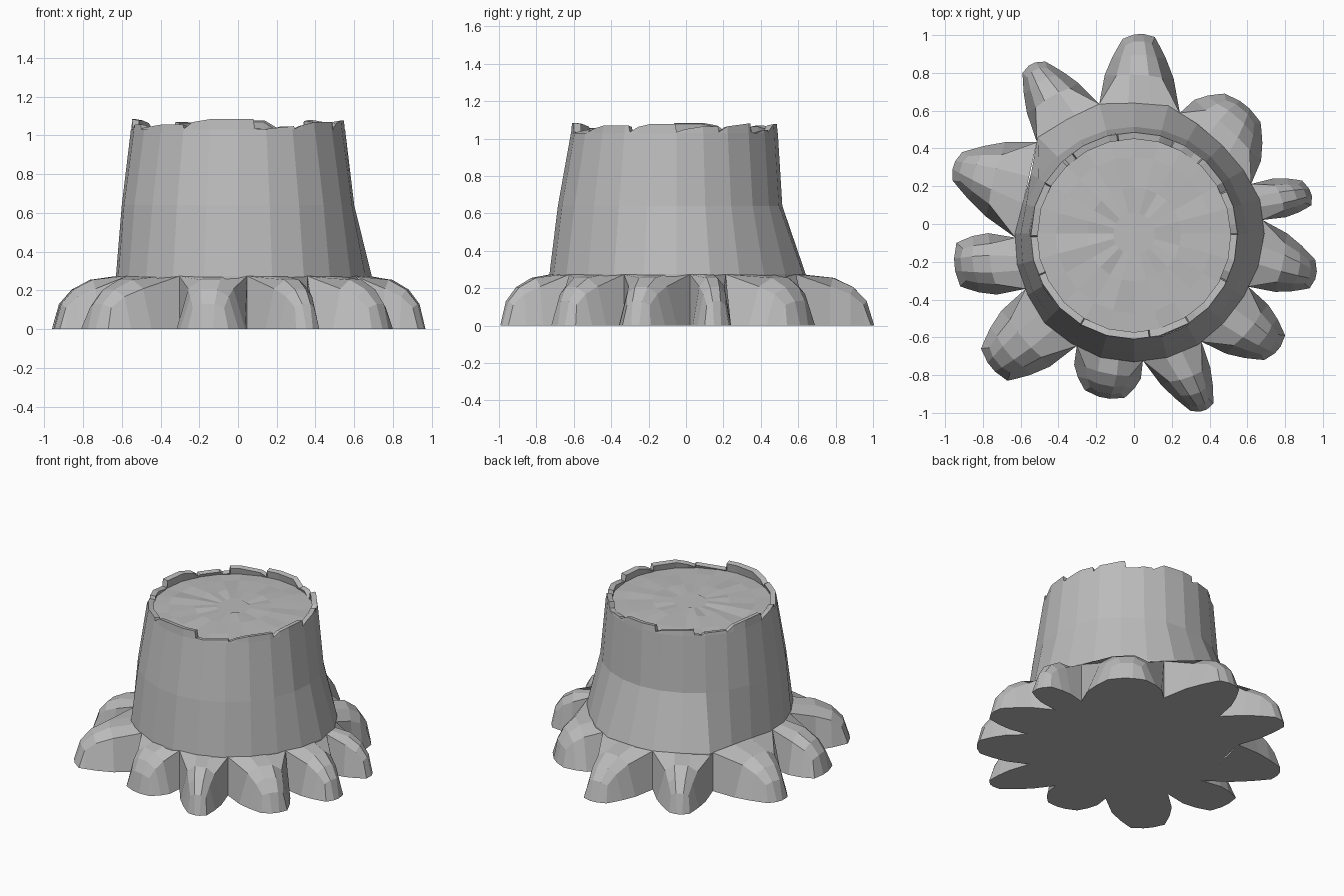
import bpy, bmesh, math
from mathutils import Vector

cube = bpy.data.objects.get("Cube")
if cube:
    bpy.data.objects.remove(cube, do_unlink=True)

bark = bpy.data.materials.new("grey bark")
bark.use_nodes = True
bark.diffuse_color = (0.5, 0.5, 0.5, 1)
bark.node_tree.nodes["Principled BSDF"].inputs["Base Color"].default_value = bark.diffuse_color

SIDES = 24
STEP = 360 / SIDES
CENTRE = Vector((0, -0.05, 0))


def finish(bm, name):
    bmesh.ops.recalc_face_normals(bm, faces=bm.faces)
    mesh = bpy.data.meshes.new(name)
    bm.to_mesh(mesh)
    bm.free()
    mesh.materials.append(bark)
    obj = bpy.data.objects.new(name, mesh)
    bpy.context.collection.objects.link(obj)
    return obj


def loft(bm, rows, closed=False):
    """Skin quads between rows of points; return the vertex rows."""
    rows = [[bm.verts.new(p) for p in row] for row in rows]
    for a, b in zip(rows, rows[1:]):
        n = len(a)
        for i in range(n if closed else n - 1):
            j = (i + 1) % n
            bm.faces.new((a[i], a[j], b[j], b[i]))
    return rows


def spoke(radius, degrees, z):
    a = math.radians(degrees)
    return CENTRE + Vector((radius * math.cos(a), radius * math.sin(a), z))


# Trunk outlines: flared foot, waist and top, one radius per side
foot = [r / 100 for r in (69, 69, 67, 66, 67, 70, 69, 71, 70, 72, 63, 61,
                          63, 64, 65, 67, 67, 68, 68, 68, 68, 67, 67, 68)]
sines = [math.sin(math.radians(i * STEP)) for i in range(SIDES)]
waist = [0.6 - 0.035 * s for s in sines]
top = [0.553 - 0.012 * s for s in sines]


def on_ring(radii, degrees, z, scale=1.0):
    """Point at any angle on the faceted outline."""
    i, f = divmod((degrees % 360) / STEP, 1)
    i = int(i)
    a = spoke(radii[i] * scale, i * STEP, z)
    b = spoke(radii[(i + 1) % SIDES] * scale, (i + 1) * STEP, z)
    return a.lerp(b, f)


# Trunk
bm = bmesh.new()
levels = [(foot, 0), (foot, 0.275), (waist, 0.64), (top, 1.03)]
rows = loft(bm, [[spoke(r, i * STEP, z) for i, r in enumerate(radii)]
                 for radii, z in levels], closed=True)
bm.faces.new(rows[0])
finish(bm, "trunk")

# Cut top: slightly uneven disc
bm = bmesh.new()
rows = loft(bm, [[on_ring(top, i * STEP, z + 0.006 * math.sin(i * k), s) for i in range(SIDES)]
                 for s, z, k in ((0.96, 1.02, 0), (0.75, 1.025, 2), (0.45, 1.03, 3), (0.2, 1.03, 1))],
            closed=True)
bm.faces.new(rows[-1])
finish(bm, "cut_top")

# Splintered bark rim: shards between notches, each with a steep and a sloped end
notches = [0, 25, 48, 67, 100, 128, 151, 182, 204, 240, 279, 302, 333]
profile = []
for i, a in enumerate(notches):
    end = notches[(i + 1) % len(notches)] + (360 if a == notches[-1] else 0)
    high = 1.065 + 0.02 * math.sin(i * 2.3)
    profile += [(a, 1.035), (a + 5, high - 0.015)]
    inner = [k * STEP for k in range(2 * SIDES) if a + 6 < k * STEP < end - 2]
    profile += [(k, high) for k in inner] + [(end - 0.7, high)]
bm = bmesh.new()
outline = [(on_ring(top, a, 1.01, 1.002), on_ring(top, a, z, 0.99),
            on_ring(top, a, z - 0.006, 0.925), on_ring(top, a, 1.01, 0.945)) for a, z in profile]
loft(bm, zip(*outline), closed=True)
finish(bm, "bark_rim")

# Roots: starting valley angle, then the two corners of the tip
roots = [
    (-25, (0.93, -0.34), (0.96, -0.19)),
    (6, (0.94, 0.1), (0.89, 0.23)),
    (23, (0.67, 0.54), (0.48, 0.69)),
    (69, (0.11, 0.99), (-0.06, 0.98)),
    (105, (-0.47, 0.86), (-0.59, 0.8)),
    (137, (-0.91, 0.38), (-0.96, 0.23)),
    (182, (-0.94, -0.1), (-0.92, -0.33)),
    (207, (-0.81, -0.66), (-0.67, -0.83)),
    (243, (-0.26, -0.88), (-0.05, -0.92)),
    (274, (0.3, -0.99), (0.42, -0.95)),
    (302, (0.69, -0.72), (0.8, -0.59)),
]
# Along each root: distance out, ridge height, shoulder height ratio
stations = [(0, 0.274, 1), (0.45, 0.255, 0.82), (0.72, 0.205, 0.82), (0.9, 0.13, 0.85), (1, 0, 0)]
for n, (start, tip_a, tip_b) in enumerate(roots):
    end = roots[(n + 1) % len(roots)][0]
    if end < start:
        end += 360
    tips = [Vector((*t, 0)) for t in (tip_a, tip_b)]
    bases = [on_ring(foot, a, 0) for a in (start, end)]
    bulge = (tips[1] - tips[0]) * 0.16
    sections = []
    for t, z, ratio in stations:
        swell = bulge * math.sin(math.pi * t)
        left = bases[0].lerp(tips[0], t) - swell
        right = bases[1].lerp(tips[1], t) + swell
        inset = 0.17 * min(1, t * 3) * (1 if t < 1 else 0)
        up = Vector((0, 0, z))
        out = (sum(tips, Vector()) - sum(bases, Vector())).normalized() * 0.02 * t
        crest = [left.lerp(right, f) + up + out for f in (0.36, 0.64)]
        sections.append([left, left.lerp(right, inset) + up * ratio, *crest,
                         right.lerp(left, inset) + up * ratio, right])
    bm = bmesh.new()
    rows = loft(bm, sections)
    bm.faces.new([r[0] for r in rows] + rows[-1][1:-1] + [r[-1] for r in reversed(rows)])
    bmesh.ops.remove_doubles(bm, verts=bm.verts, dist=0.0005)
    finish(bm, f"root_{n + 1}")
